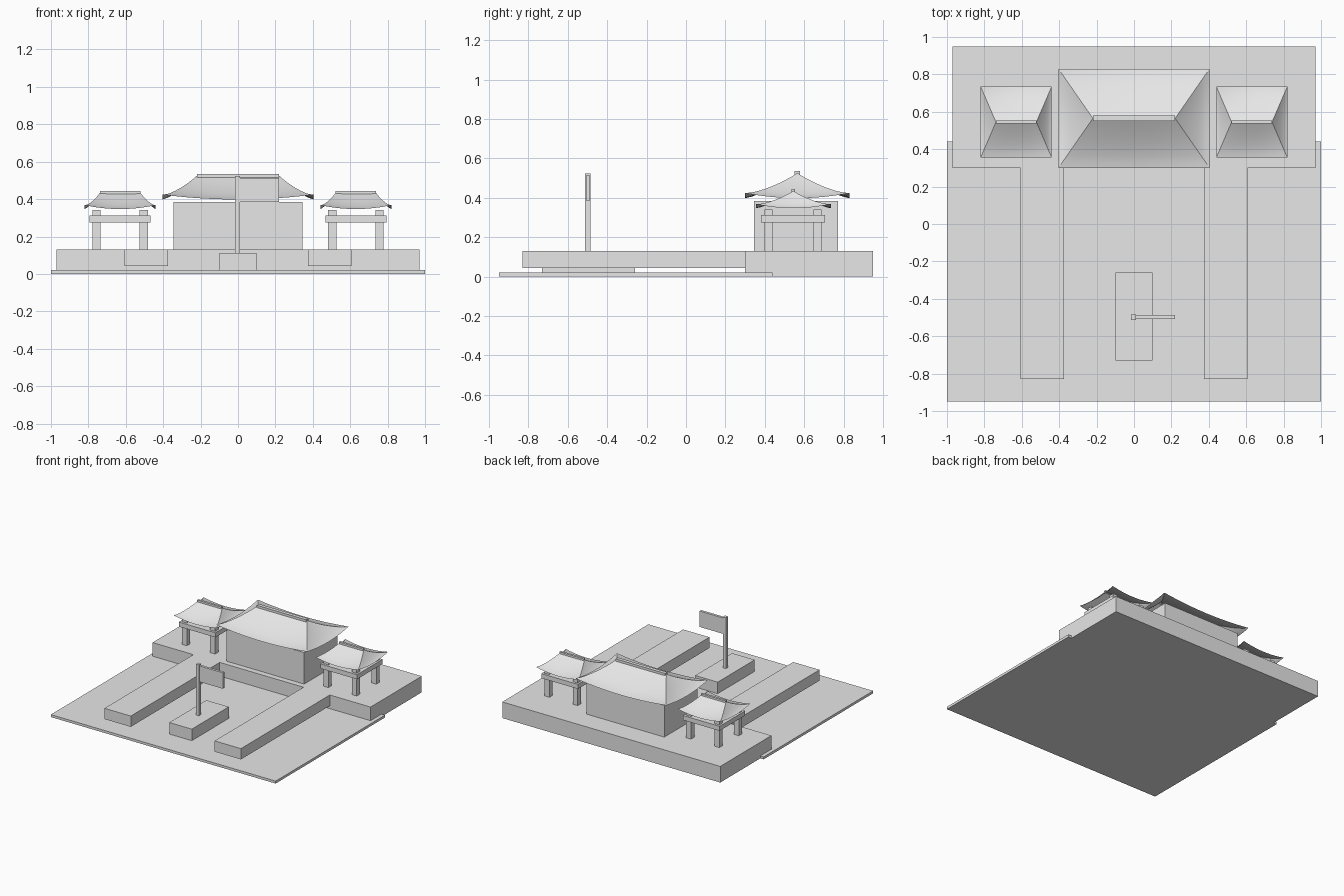
import bpy

cube = bpy.data.objects.get("Cube")
if cube:
    bpy.data.objects.remove(cube, do_unlink=True)

stone = bpy.data.materials.new("plain_grey")
stone.use_nodes = True
GREY = (0.8, 0.8, 0.8, 1)
stone.diffuse_color = GREY
stone.node_tree.nodes["Principled BSDF"].inputs["Base Color"].default_value = GREY


def add_mesh(name, verts, faces):
    mesh = bpy.data.meshes.new(name)
    mesh.from_pydata(verts, [], faces)
    mesh.materials.append(stone)
    obj = bpy.data.objects.new(name, mesh)
    bpy.context.collection.objects.link(obj)
    return obj


def box(name, x, y, z):
    """Box from (low, high) pairs."""
    verts = [(a, b, c) for c in z for b in y for a in x]
    faces = [(0, 2, 3, 1), (4, 5, 7, 6), (0, 1, 5, 4),
             (2, 6, 7, 3), (0, 4, 6, 2), (1, 3, 7, 5)]
    return add_mesh(name, verts, faces)


def around(c, half):
    return (c - half, c + half)


def curved_roof(name, cx, cy, half_x, half_y, ridge, eave, top, lift):
    """Hipped roof sheet: concave slopes, eaves swept up at the corners."""
    across, up = 12, 8
    verts, faces = [], []

    def height(u, t):
        return eave + (top - eave) * t ** 1.35 + lift * u * u * (1 - t) ** 1.5

    for side in range(4):
        start = len(verts)
        s = 1 if side < 2 else -1
        for j in range(up + 1):
            t = j / up
            wx = half_x + (ridge - half_x) * t
            wy = half_y * (1 - t)
            for i in range(across + 1):
                u = 2 * i / across - 1
                # even sides face front/back, odd sides face the ends
                x, y = (s * u * wx, -s * wy) if side % 2 == 0 else (s * wx, s * u * wy)
                verts.append((cx + x, cy + y, height(u, t)))
        row = across + 1
        for j in range(up):
            for i in range(across):
                a = start + j * row + i
                faces.append((a, a + 1, a + row + 1, a + row))
    roof = add_mesh(name, verts, faces)
    # weld the hips and apex points
    import bmesh
    bm = bmesh.new()
    bm.from_mesh(roof.data)
    bmesh.ops.remove_doubles(bm, verts=bm.verts, dist=0.0005)
    bm.to_mesh(roof.data)
    bm.free()
    bpy.ops.object.select_all(action="DESELECT")
    roof.select_set(True)
    bpy.context.view_layer.objects.active = roof
    bpy.ops.object.shade_smooth_by_angle(angle=0.45)
    return roof


# Ground and raised terrace
box("courtyard_slab", (-1, 1), (-0.95, 0.44), (0, 0.02))
box("rear_terrace", (-0.97, 0.97), (0.30, 0.95), (0, 0.13))

# Flag on its plinth
box("flag_plinth", (-0.10, 0.10), (-0.73, -0.26), (0.02, 0.113))
box("flag_pole", (-0.016, 0.011), (-0.512, -0.484), (0.113, 0.523))
box("flag", (0.011, 0.22), (-0.507, -0.487), (0.385, 0.513))

# Main hall
HALL_Y = 0.565
box("hall_body", around(0, 0.346), (0.346, 0.77), (0.13, 0.384))
curved_roof("hall_roof", 0, HALL_Y, 0.404, 0.265, 0.22, 0.398, 0.525, 0.026)
box("hall_ridge", around(0, 0.22), around(HALL_Y, 0.014), (0.515, 0.535))

# Walkways and open pavilions, mirrored left and right
PAV_Y = 0.543
for side, s in (("left", 1), ("right", -1)):
    box(side + "_walkway", around(s * 0.49, 0.117), (-0.83, 0.30), (0.043, 0.13))
    cx = s * 0.63
    for end, e in (("front", -1), ("back", 1)):
        for place, p in (("outer", s), ("inner", -s)):
            box(f"{side}_{end}_{place}_post", around(cx + p * 0.126, 0.022),
                around(PAV_Y + e * 0.124, 0.021), (0.13, 0.341))
    box(side + "_pavilion_beam", around(cx, 0.163), around(PAV_Y, 0.163), (0.275, 0.312))
    curved_roof(side + "_pavilion_roof", cx, PAV_Y + 0.002, 0.19, 0.19, 0.108,
                0.347, 0.434, 0.021)
    box(side + "_pavilion_ridge", around(cx, 0.108), around(PAV_Y + 0.002, 0.009),
        (0.427, 0.444))
